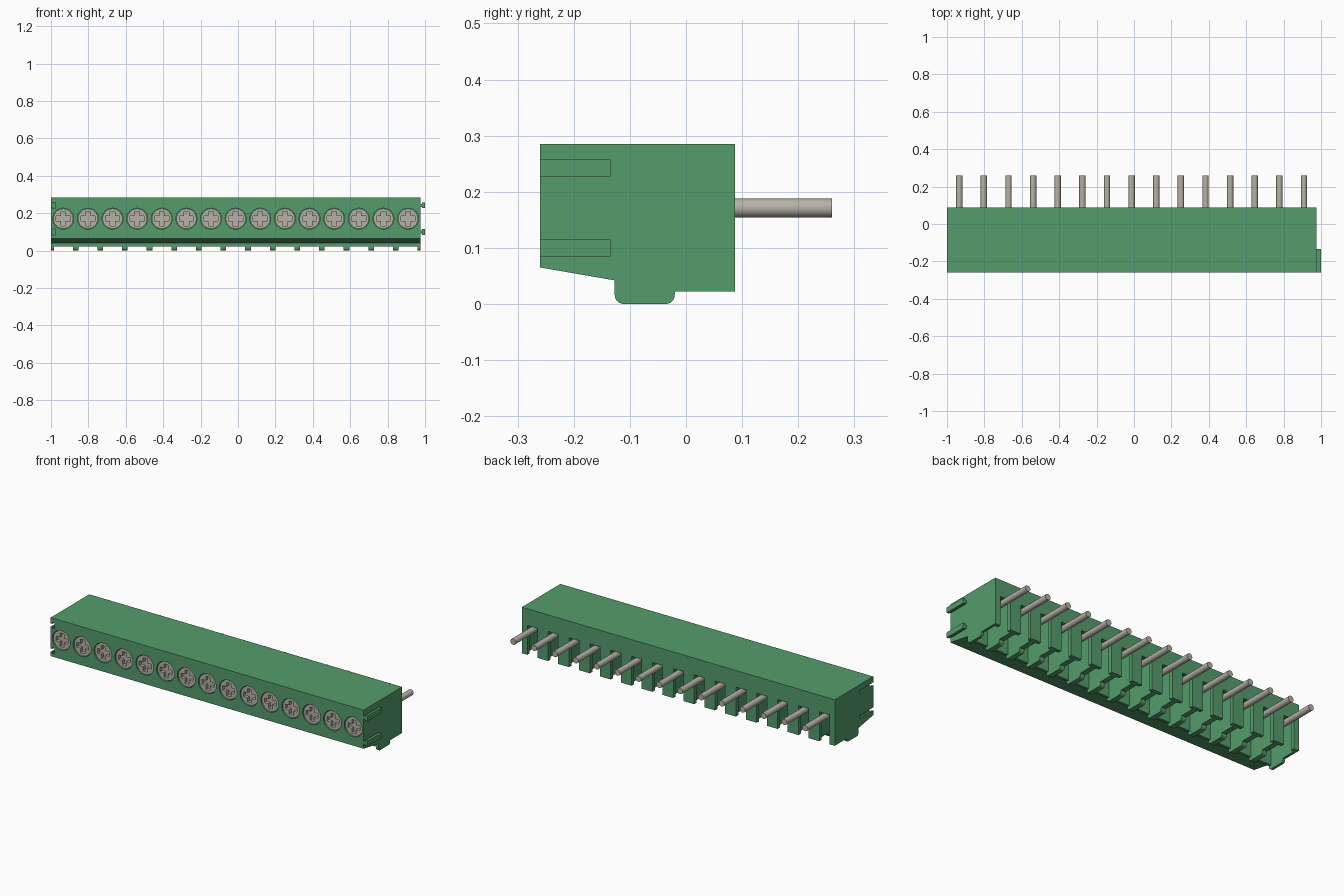
import bpy, bmesh, math
from mathutils import Matrix, Vector

if "Cube" in bpy.data.objects:
    bpy.data.objects.remove(bpy.data.objects["Cube"], do_unlink=True)

POLES = 15
X0, X1 = -1.0, 0.975
PITCH = (X1 - X0) / POLES
CENTRES = [X0 + PITCH * (i + 0.5) for i in range(POLES)]
AXIS_Z = 0.171            # height of screws and pins


def material(name, rgb, metallic=0.0):
    m = bpy.data.materials.new(name)
    m.use_nodes = True
    m.diffuse_color = (*rgb, 1)
    m.node_tree.nodes["Principled BSDF"].inputs["Base Color"].default_value = (*rgb, 1)
    return m


GREEN = material("green plastic", (0.09, 0.335, 0.15))
METAL = material("grey metal", (0.47, 0.445, 0.385))


def finish(name, bm, mat, smooth=False):
    bmesh.ops.recalc_face_normals(bm, faces=bm.faces)
    me = bpy.data.meshes.new(name)
    bm.to_mesh(me)
    bm.free()
    me.materials.append(mat)
    ob = bpy.data.objects.new(name, me)
    bpy.context.collection.objects.link(ob)
    if smooth:
        activate(ob)
        bpy.ops.object.shade_smooth_by_angle(angle=math.radians(35))
    return ob


def activate(ob):
    bpy.ops.object.select_all(action='DESELECT')
    ob.select_set(True)
    bpy.context.view_layer.objects.active = ob


def add_prism(bm, pts, offset):
    """Extrude a closed polygon of 3D points along an offset."""
    face = bm.faces.new([bm.verts.new(p) for p in pts])
    new = bmesh.ops.extrude_face_region(bm, geom=[face])["geom"]
    bmesh.ops.translate(bm, vec=Vector(offset),
                        verts=[v for v in new if isinstance(v, bmesh.types.BMVert)])


def add_side_prism(bm, yz, xa, xb):
    add_prism(bm, [(xa, y, z) for y, z in yz], (xb - xa, 0, 0))


def add_box(bm, x, y, z):
    add_side_prism(bm, [(y[0], z[0]), (y[1], z[0]), (y[1], z[1]), (y[0], z[1])], *x)


def add_rod(bm, x, r, ya, yb, seg=32):
    mat = Matrix.Translation((x, (ya + yb) / 2, AXIS_Z)) @ Matrix.Rotation(math.pi / 2, 4, 'X')
    bmesh.ops.create_cone(bm, cap_ends=True, segments=seg, radius1=r, radius2=r,
                          depth=yb - ya, matrix=mat)


def cut(target, bm):
    cutter = finish("cutter", bm, target.data.materials[0])
    cutter.hide_render = True
    activate(target)
    mod = target.modifiers.new("cut", 'BOOLEAN')
    mod.operation, mod.solver, mod.object = 'DIFFERENCE', 'EXACT', cutter
    bpy.ops.object.modifier_apply(modifier=mod.name)
    bpy.data.objects.remove(cutter, do_unlink=True)


def dovetail(bm, x, grow=0.0):
    """Two dovetail bars near the front edge, narrow at x, wide 0.025 further out."""
    for z in (0.0995, 0.2425):
        a, b = 0.008 + grow, 0.015 + grow
        pts = [(x, z - a), (x + 0.01, z - a), (x + 0.01, z - b),
               (x + 0.025, z - b), (x + 0.025, z + b),
               (x + 0.01, z + b), (x + 0.01, z + a), (x, z + a)]
        start = -0.26 - (0.02 if grow else 0)
        add_prism(bm, [(px, start, pz) for px, pz in pts], (0, -0.135 - start, 0))


# Housing with sloped lower front
bm = bmesh.new()
add_side_prism(bm, [(-0.26, 0.065), (-0.127, 0.042), (-0.127, 0.022),
                    (0.087, 0.022), (0.087, 0.285), (-0.26, 0.285)], X0, X1)
housing = finish("housing", bm, GREEN)

# Wire chambers, open at the bottom
bm = bmesh.new()
for x in CENTRES:
    add_box(bm, (x - 0.051, x + 0.051), (-0.112, 0.065), (-0.05, 0.235))
cut(housing, bm)

# Slots in the back wall below each pin
bm = bmesh.new()
for x in CENTRES:
    add_box(bm, (x - 0.032, x + 0.032), (0.05, 0.12), (-0.05, 0.19))
cut(housing, bm)

# Round screw holes in the front
bm = bmesh.new()
for x in CENTRES:
    add_rod(bm, x, 0.056, -0.3, -0.2)
cut(housing, bm)

# Dovetail grooves in the right end
bm = bmesh.new()
dovetail(bm, X0 - 0.0005, 0.001)
cut(housing, bm)

# Dovetail ribs on the left end
bm = bmesh.new()
dovetail(bm, X1)
finish("joining_ribs", bm, GREEN)

# Rounded feet under the dividing walls
R = 0.016
foot = [(-0.127, 0.022)]
foot += [(-0.127 + R - R * math.cos(t), R - R * math.sin(t))
         for t in [i * math.pi / 12 for i in range(7)]]
foot += [(-0.02 - R + R * math.sin(t), R - R * math.cos(t))
         for t in [i * math.pi / 12 for i in range(7)]]
foot += [(-0.02, 0.022)]
bm = bmesh.new()
for i in range(POLES + 1):
    x = X0 + PITCH * i
    add_side_prism(bm, foot, max(X0, x - 0.015), min(X1, x + 0.015))
finish("divider_feet", bm, GREEN)

# Screw heads with a cross recess
bm = bmesh.new()
for x in CENTRES:
    add_rod(bm, x, 0.0535, -0.254, -0.198)
screws = finish("screw_heads", bm, METAL)
bm = bmesh.new()
for x in CENTRES:
    a, b = 0.013, 0.038
    cross = [(-a, -b), (a, -b), (a, -a), (b, -a), (b, a), (a, a),
             (a, b), (-a, b), (-a, a), (-b, a), (-b, -a), (-a, -a)]
    add_prism(bm, [(x + u, -0.28, AXIS_Z + v) for u, v in cross], (0, 0.045, 0))
cut(screws, bm)
activate(screws)
bpy.ops.object.shade_smooth_by_angle(angle=math.radians(35))

# Screw shanks reaching into the chambers
bm = bmesh.new()
for x in CENTRES:
    add_rod(bm, x, 0.032, -0.2, -0.06, 20)
finish("screw_shanks", bm, METAL, True)

# Contact pins leaving through the back
bm = bmesh.new()
for x in CENTRES:
    add_rod(bm, x, 0.017, -0.06, 0.26, 20)
finish("contact_pins", bm, METAL, True)
